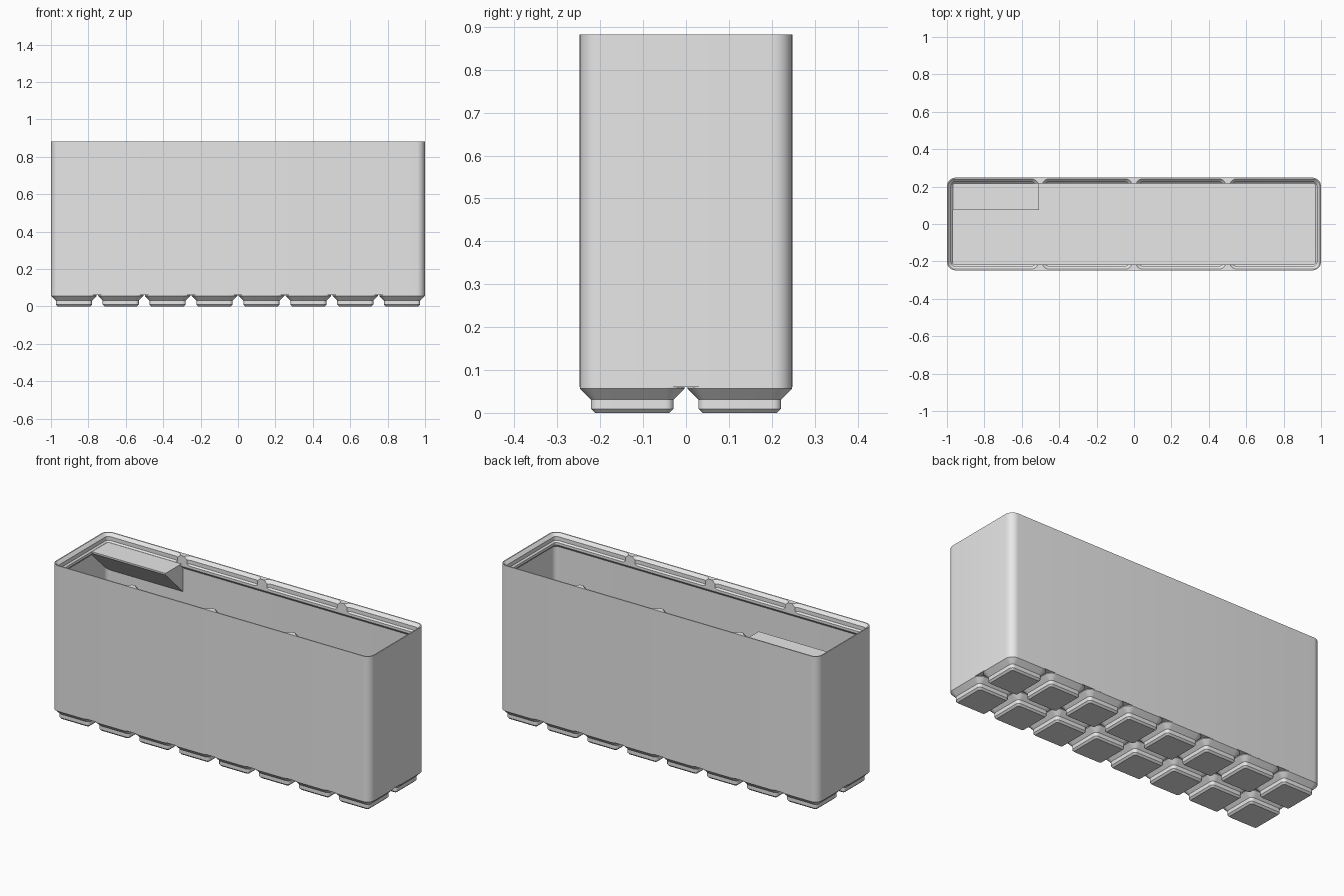
import bpy, bmesh, math

cube = bpy.data.objects.get("Cube")
if cube:
    bpy.data.objects.remove(cube, do_unlink=True)

# Main dimensions
HX, HY = 1.0, 0.2478       # half length and half width
TOP, BASE, FLOOR = 0.882, 0.06, 0.084
RADIUS = 0.0448
CELL = 0.5015              # spacing of the stacking cells
FOOT = CELL / 2

grey = bpy.data.materials.new("plain grey")
grey.use_nodes = True
grey.diffuse_color = (0.8, 0.8, 0.8, 1)
grey.node_tree.nodes["Principled BSDF"].inputs["Base Color"].default_value = (0.8, 0.8, 0.8, 1)


def finish(bm, name):
    bmesh.ops.recalc_face_normals(bm, faces=bm.faces)
    mesh = bpy.data.meshes.new(name)
    bm.to_mesh(mesh)
    bm.free()
    mesh.materials.append(grey)
    ob = bpy.data.objects.new(name, mesh)
    bpy.context.collection.objects.link(ob)
    return ob


def rounded_ring(bm, cx, cy, hx, hy, r, z, steps=8):
    """Ring of vertices around a rounded rectangle."""
    ring = []
    for k, (sx, sy) in enumerate([(1, 1), (-1, 1), (-1, -1), (1, -1)]):
        for i in range(steps + 1):
            a = math.pi / 2 * (k + i / steps)
            ring.append(bm.verts.new((cx + sx * (hx - r) + r * math.cos(a),
                                      cy + sy * (hy - r) + r * math.sin(a), z)))
    return ring


def rounded_loft(name, hx, hy, sections, cx=0, cy=0):
    """Closed solid through (height, inset, corner radius) sections."""
    bm = bmesh.new()
    rings = [rounded_ring(bm, cx, cy, hx - o, hy - o, r, z) for z, o, r in sections]
    for a, b in zip(rings, rings[1:]):
        for i in range(len(a)):
            j = (i + 1) % len(a)
            bm.faces.new((a[i], a[j], b[j], b[i]))
    bm.faces.new(rings[0][::-1])
    bm.faces.new(rings[-1])
    return finish(bm, name)


def select_only(ob):
    bpy.ops.object.select_all(action='DESELECT')
    ob.select_set(True)
    bpy.context.view_layer.objects.active = ob


def cut(ob, cutter):
    cutter.hide_render = True
    mod = ob.modifiers.new("cut", 'BOOLEAN')
    mod.operation = 'DIFFERENCE'
    mod.solver = 'EXACT'
    mod.object = cutter
    select_only(ob)
    bpy.ops.object.modifier_apply(modifier=mod.name)
    bpy.data.objects.remove(cutter, do_unlink=True)


def smooth(ob):
    select_only(ob)
    bpy.ops.object.shade_smooth_by_angle(angle=math.radians(30))


# Outer shell
bin_body = rounded_loft("bin_body", HX, HY, [(BASE, 0, RADIUS), (TOP, 0, RADIUS)])

# Inner cavity, narrowing under the lip
WALL, LIP = 0.0143, 0.031
cut(bin_body, rounded_loft("cavity_cutter", HX, HY, [
    (FLOOR, WALL, RADIUS - WALL), (0.805, WALL, RADIUS - WALL),
    (0.8215, LIP, RADIUS - LIP), (TOP + 0.03, LIP, RADIUS - LIP)]))

# Stepped stacking lip, one rounded pocket per cell
for i in range(4):
    cut(bin_body, rounded_loft("lip_cutter", HY, HY, [
        (0.8358, LIP, RADIUS - LIP), (0.8441, 0.0227, 0.0221),
        (0.8657, 0.0227, 0.0221), (TOP + 0.002, 0.0044, 0.0404)],
        cx=(i - 1.5) * CELL))
smooth(bin_body)

# Feet: two rows of chamfered pads
for row in range(2):
    for col in range(8):
        smooth(rounded_loft(f"foot_{row + 1}_{col + 1}", 0.1224, 0.1224, [
            (0, 0.0353, 0.0096), (0.0096, 0.0257, 0.0191), (0.031, 0.0257, 0.0191),
            (0.0567, 0, RADIUS), (BASE + 0.0005, 0, RADIUS)],
            cx=(col - 3.5) * FOOT, cy=(row - 0.5) * FOOT))

# Label shelf: wedge in the back right corner
bm = bmesh.new()
profile = [(0.075, 0.835), (0.232, 0.835), (0.232, 0.672), (0.075, 0.826)]
face = bm.faces.new([bm.verts.new((-0.984, y, z)) for y, z in profile])
side = bmesh.ops.extrude_face_region(bm, geom=[face])
bmesh.ops.translate(bm, vec=(0.476, 0, 0),
                    verts=[v for v in side["geom"] if isinstance(v, bmesh.types.BMVert)])
finish(bm, "label_shelf")
